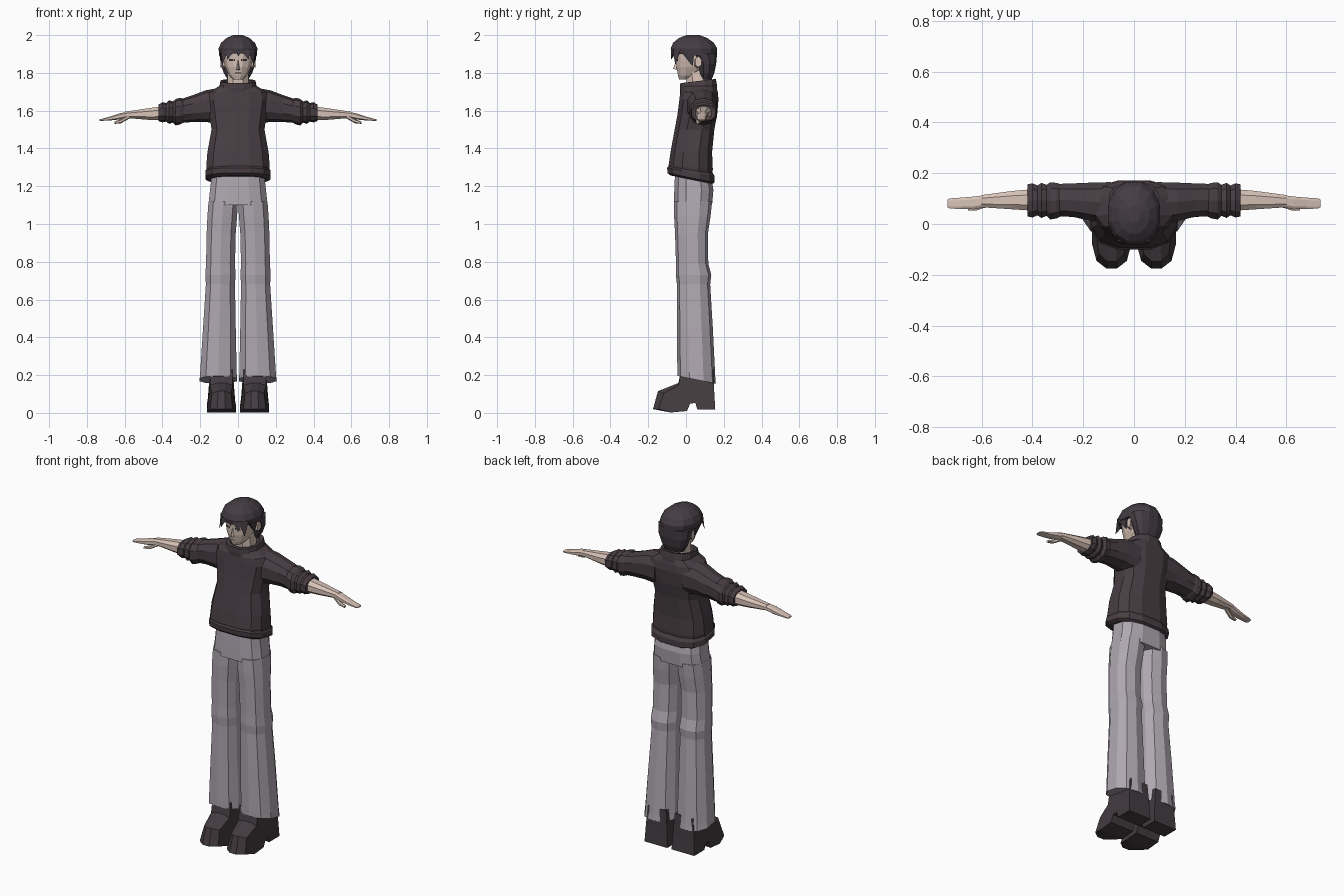
import bpy, bmesh, math


def material(name, r, g, b):
    m = bpy.data.materials.new(name)
    m.diffuse_color = (r, g, b, 1)
    return m


KNIT = material("dark knit", 0.065, 0.048, 0.056)
HAIR = material("dark hair", 0.058, 0.046, 0.056)
CLOTH = material("grey cloth", 0.43, 0.39, 0.44)
LEATHER = material("dark leather", 0.058, 0.046, 0.053)
SKIN = material("skin", 0.68, 0.54, 0.47)
EYE = material("eye dark", 0.03, 0.022, 0.025)


def build(name, verts, faces, mat, side=1):
    """Make a flat-shaded object; side = -1 mirrors it in x."""
    bm = bmesh.new()
    vs = [bm.verts.new((v[0] * side, v[1], v[2])) for v in verts]
    for f in faces:
        bm.faces.new([vs[i] for i in f])
    bmesh.ops.recalc_face_normals(bm, faces=bm.faces)
    me = bpy.data.meshes.new(name)
    bm.to_mesh(me)
    bm.free()
    me.materials.append(mat)
    ob = bpy.data.objects.new(name, me)
    bpy.context.collection.objects.link(ob)
    return ob


def skin_rings(rows):
    n, k = len(rows[0]), len(rows)
    faces = [(r * n + i, r * n + (i + 1) % n, (r + 1) * n + (i + 1) % n, (r + 1) * n + i)
             for r in range(k - 1) for i in range(n)]
    faces += [tuple(range(n)), tuple(range((k - 1) * n, k * n))]
    return [v for row in rows for v in row], faces


def loft(name, rings, mat, axis="z", n=12, power=2.4, side=1):
    """Rings are (position, u0, u1, v0, v1[, tilt along v])."""
    shape = []
    for i in range(n):
        a = 2 * math.pi * (i + 0.5) / n
        c, s = math.cos(a), math.sin(a)
        shape.append((math.copysign(abs(c) ** (2 / power), c),
                      math.copysign(abs(s) ** (2 / power), s)))
    mu, mv = max(p[0] for p in shape), max(p[1] for p in shape)
    rows = []
    for p, u0, u1, v0, v1, *tilt in rings:
        row = []
        for a, b in shape:
            u = (u0 + u1) / 2 + a / mu * (u1 - u0) / 2
            dv = b / mv * (v1 - v0) / 2
            v, q = (v0 + v1) / 2 + dv, p + (tilt[0] * dv if tilt else 0)
            row.append((u, v, q) if axis == "z" else (q, u, v))
        rows.append(row)
    return build(name, *skin_rings(rows), mat, side)


def column(name, rings, mat, **kw):
    """Loft centred on x: rings are (z, half width, y0, y1[, tilt])."""
    return loft(name, [(r[0], -r[1], r[1], *r[2:]) for r in rings], mat, **kw)


def wedge(name, base, tip, mat, side=1):
    """Pointed piece from a base loop to a tip."""
    n = len(base)
    faces = [(i, (i + 1) % n, n) for i in range(n)] + [tuple(range(n))]
    return build(name, list(base) + [tip], faces, mat, side)


# Sweater body, hem band and collar
column("sweater_body", [
    (1.25, 0.160, -0.085, 0.135, -0.15), (1.30, 0.168, -0.092, 0.142, -0.1),
    (1.38, 0.162, -0.082, 0.138), (1.50, 0.140, -0.060, 0.150),
    (1.58, 0.152, -0.045, 0.165), (1.66, 0.165, -0.035, 0.172),
    (1.70, 0.150, -0.030, 0.168), (1.73, 0.100, -0.020, 0.160)], KNIT, power=2.7)
column("sweater_hem", [
    (1.235, 0.158, -0.085, 0.140, -0.2), (1.245, 0.172, -0.098, 0.152, -0.2),
    (1.275, 0.172, -0.100, 0.152, -0.18), (1.29, 0.162, -0.090, 0.140, -0.15)],
    KNIT, power=2.7)
column("collar", [
    (1.695, 0.105, -0.030, 0.165, 0.1), (1.73, 0.098, -0.032, 0.163, 0.1),
    (1.757, 0.092, -0.030, 0.158, 0.12), (1.755, 0.075, -0.010, 0.140, 0.12),
    (1.73, 0.065, 0.0, 0.130)], KNIT)

# Trouser seat
column("trouser_seat", [
    (1.10, 0.157, -0.064, 0.138), (1.18, 0.148, -0.062, 0.145),
    (1.27, 0.138, -0.058, 0.130)], CLOTH, power=2.8)

# Head: neck, face, nose
column("neck", [(1.70, 0.060, 0.005, 0.125), (1.83, 0.052, 0.0, 0.12)], SKIN, n=8)
column("face", [
    (1.765, 0.026, -0.036, 0.02), (1.785, 0.046, -0.042, 0.07),
    (1.83, 0.068, -0.050, 0.12), (1.87, 0.078, -0.050, 0.13),
    (1.94, 0.084, -0.056, 0.13)], SKIN, power=2.3)
wedge("nose", [(-0.012, -0.046, 1.815), (0.012, -0.046, 1.815), (0, -0.048, 1.878)],
      (0, -0.068, 1.822), SKIN)
build("mouth", [(-0.016, -0.050, 1.797), (0.016, -0.050, 1.797),
                (0.016, -0.052, 1.801), (-0.016, -0.052, 1.801)], [(0, 1, 2, 3)], EYE)

# Hair: cap, nape and fringe
column("hair_cap", [
    (1.893, 0.099, -0.076, 0.163, -0.09), (1.93, 0.103, -0.081, 0.165),
    (1.96, 0.089, -0.068, 0.147), (1.985, 0.060, -0.038, 0.112),
    (2.0, 0.026, 0.005, 0.072)], HAIR, power=2.1)
column("hair_nape", [
    (1.765, 0.055, 0.070, 0.136), (1.80, 0.076, 0.066, 0.150),
    (1.85, 0.092, 0.058, 0.160), (1.905, 0.099, 0.020, 0.164)], HAIR)
wedge("fringe_centre", [(-0.02, -0.078, 1.92), (0.02, -0.078, 1.92), (0, -0.055, 1.92)],
      (0.003, -0.072, 1.888), HAIR)

# Shoe outline: (y, z, half width)
SHOE = [(-0.175, 0.020, 0.060), (-0.148, 0.115, 0.050), (-0.040, 0.158, 0.060),
        (-0.025, 0.230, 0.060), (0.145, 0.230, 0.060), (0.150, 0.100, 0.070),
        (0.155, 0.018, 0.074), (0.060, 0.018, 0.074), (0.050, 0.052, 0.074),
        (0.022, 0.050, 0.076), (0.005, 0.010, 0.077), (-0.080, 0.002, 0.077)]

for s, tag in ((1, "right"), (-1, "left")):
    # Sleeve with rolled cuffs
    loft("sleeve_" + tag, [
        (0.09, 0.0, 0.165, 1.53, 1.722), (0.17, 0.012, 0.163, 1.54, 1.708),
        (0.24, 0.028, 0.160, 1.54, 1.682), (0.30, 0.030, 0.158, 1.535, 1.662)],
        KNIT, "x", 10, side=s)
    loft("rolled_cuff_" + tag, [
        (0.285, 0.032, 0.155, 1.54, 1.66), (0.305, 0.022, 0.162, 1.527, 1.668),
        (0.330, 0.018, 0.164, 1.522, 1.662), (0.345, 0.032, 0.154, 1.537, 1.648),
        (0.365, 0.024, 0.162, 1.530, 1.655), (0.380, 0.034, 0.152, 1.542, 1.640),
        (0.400, 0.026, 0.160, 1.538, 1.645), (0.420, 0.030, 0.156, 1.545, 1.632),
        (0.415, 0.050, 0.136, 1.556, 1.620)], KNIT, "x", 10, side=s)
    # Forearm, flat hand and thumb
    loft("forearm_" + tag, [
        (0.39, 0.052, 0.138, 1.548, 1.625), (0.48, 0.058, 0.130, 1.552, 1.612),
        (0.60, 0.066, 0.114, 1.562, 1.594)], SKIN, "x", 8, side=s)
    loft("hand_" + tag, [
        (0.585, 0.066, 0.114, 1.562, 1.595), (0.63, 0.058, 0.108, 1.553, 1.585),
        (0.68, 0.059, 0.104, 1.548, 1.568), (0.725, 0.061, 0.101, 1.546, 1.556),
        (0.735, 0.066, 0.097, 1.547, 1.553)], SKIN, "x", 8, power=3, side=s)
    loft("thumb_" + tag, [
        (0.575, 0.068, 0.092, 1.558, 1.580), (0.62, 0.054, 0.076, 1.533, 1.555),
        (0.655, 0.054, 0.070, 1.530, 1.542)], SKIN, "x", 6, side=s)

    # Flared trouser leg with knee creases
    loft("trouser_leg_" + tag, [
        (0.175, 0.006, 0.203, -0.045, 0.158, -0.2), (0.21, 0.007, 0.200, -0.046, 0.155, -0.2),
        (0.45, 0.012, 0.185, -0.048, 0.142), (0.68, 0.016, 0.170, -0.048, 0.128),
        (0.73, 0.013, 0.173, -0.054, 0.134), (0.79, 0.016, 0.169, -0.053, 0.118),
        (0.95, 0.012, 0.166, -0.058, 0.116), (1.04, 0.005, 0.162, -0.063, 0.130),
        (1.12, 0.0, 0.156, -0.064, 0.138)], CLOTH, n=10, power=2.4, side=s)

    # Block-heeled shoe
    rows = []
    for t in (-1, -0.35, 0.35, 1):
        edge = abs(t) == 1
        rows.append([(0.088 + t * w, y + (0.03 if edge and y < -0.1 else 0),
                      z - (0.012 if edge and 0.1 < z < 0.2 and y < 0 else 0))
                     for y, z, w in SHOE])
    build("shoe_" + tag, *skin_rings(rows), LEATHER, s)

    # Ear, eye and brow
    loft("ear_" + tag, [(0.070, 0.045, 0.075, 1.825, 1.875),
                        (0.092, 0.050, 0.082, 1.830, 1.888)], SKIN, "x", 6, side=s)
    build("eye_" + tag, [(0.016, -0.052, 1.862), (0.048, -0.043, 1.864),
                         (0.048, -0.043, 1.873), (0.016, -0.052, 1.874)],
          [(0, 1, 2, 3)], EYE, s)

    # Fringe locks and sideburn
    wedge("fringe_lock_" + tag, [(0.018, -0.079, 1.925), (0.066, -0.066, 1.925),
                                 (0.040, -0.050, 1.92)], (0.056, -0.078, 1.868), HAIR, s)
    wedge("side_lock_" + tag, [(0.052, -0.072, 1.925), (0.092, -0.030, 1.925),
                               (0.070, -0.030, 1.92)], (0.082, -0.056, 1.842), HAIR, s)
    wedge("sideburn_" + tag, [(0.094, -0.025, 1.91), (0.099, 0.045, 1.91),
                              (0.075, 0.045, 1.91), (0.075, -0.025, 1.91)],
          (0.083, 0.035, 1.835), HAIR, s)
